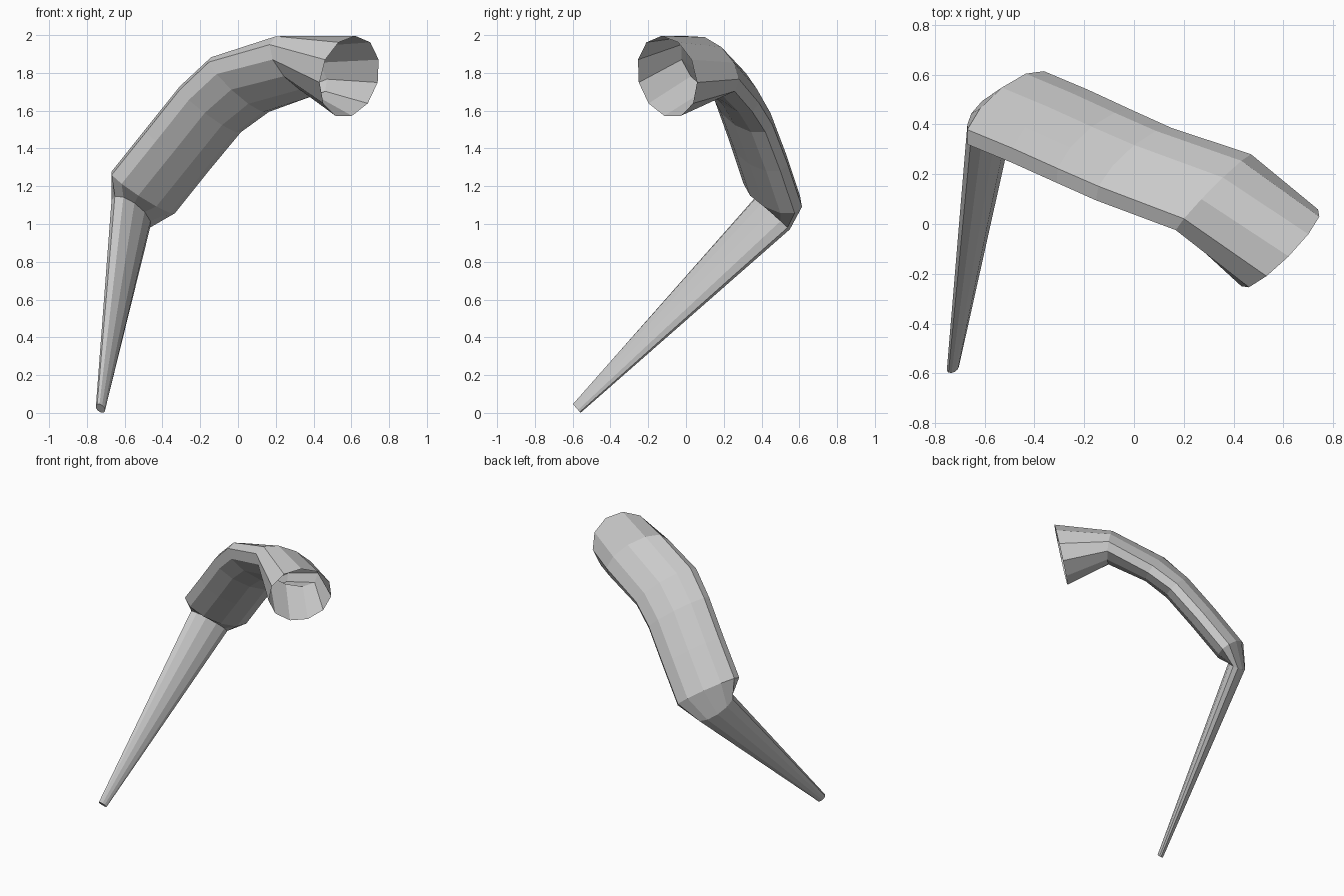
import bpy, bmesh
from math import sin, cos, radians, tau
from mathutils import Vector

if "Cube" in bpy.data.objects:
    bpy.data.objects.remove(bpy.data.objects["Cube"])

SIDES = 11
START = radians(120)


def loft(name, rings, cap_end=False):
    """Skin elliptical rings given as (centre, major half-axis, minor half-axis)."""
    bm = bmesh.new()
    loops = []
    for c, m, n in rings:
        c, m, n = Vector(c), Vector(m), Vector(n)
        loops.append([bm.verts.new(c + m * cos(START + tau * k / SIDES)
                                   + n * sin(START + tau * k / SIDES))
                      for k in range(SIDES)])
    for a, b in zip(loops, loops[1:]):
        for k in range(SIDES):
            j = (k + 1) % SIDES
            bm.faces.new((a[k], a[j], b[j], b[k]))
    if cap_end:
        bm.faces.new(loops[-1])
    bmesh.ops.recalc_face_normals(bm, faces=bm.faces[:])
    # open tube: make sure the normals point outwards
    f = bm.faces[SIDES] if bm.faces.ensure_lookup_table() is None and len(bm.faces) > SIDES + 1 else bm.faces[0]
    i = 1 if len(rings) > 2 else 0
    mid = (Vector(rings[i][0]) + Vector(rings[i + 1][0])) / 2
    if f.normal.dot(f.calc_center_median() - mid) < 0:
        bmesh.ops.reverse_faces(bm, faces=bm.faces[:])
    me = bpy.data.meshes.new(name)
    bm.to_mesh(me)
    bm.free()
    ob = bpy.data.objects.new(name, me)
    bpy.context.collection.objects.link(ob)
    return ob


# knee ring shared by both leg segments
knee = ((-0.565, 0.46, 1.06), (0.092, 0.085, -0.085), (-0.05, 0.03, -0.025))

# upper leg: open round hip socket, flattened arched thigh, closing in at the knee
loft("upper_leg", [
    ((0.59, -0.10, 1.78), (0.119, 0.150, -0.108), (0.105, 0.052, 0.187)),
    ((0.32, 0.125, 1.84), (0.150, 0.145, -0.120), (0.030, 0.055, 0.103)),
    ((0.005, 0.235, 1.735), (0.160, 0.133, -0.130), (-0.012, 0.076, 0.070)),
    ((-0.15, 0.305, 1.605), (0.163, 0.133, -0.110), (-0.028, 0.080, 0.057)),
    ((-0.325, 0.385, 1.39), (0.166, 0.133, -0.102), (-0.034, 0.082, 0.052)),
    ((-0.505, 0.46, 1.165), (0.168, 0.133, -0.100), (-0.034, 0.082, 0.050)),
    knee,
])

# lower leg: straight spike tapering to a small blunt foot
loft("lower_leg", [
    knee,
    ((-0.728, -0.578, 0.024), (0.019, 0.018, -0.021), (-0.016, 0.010, -0.010)),
], cap_end=True)
